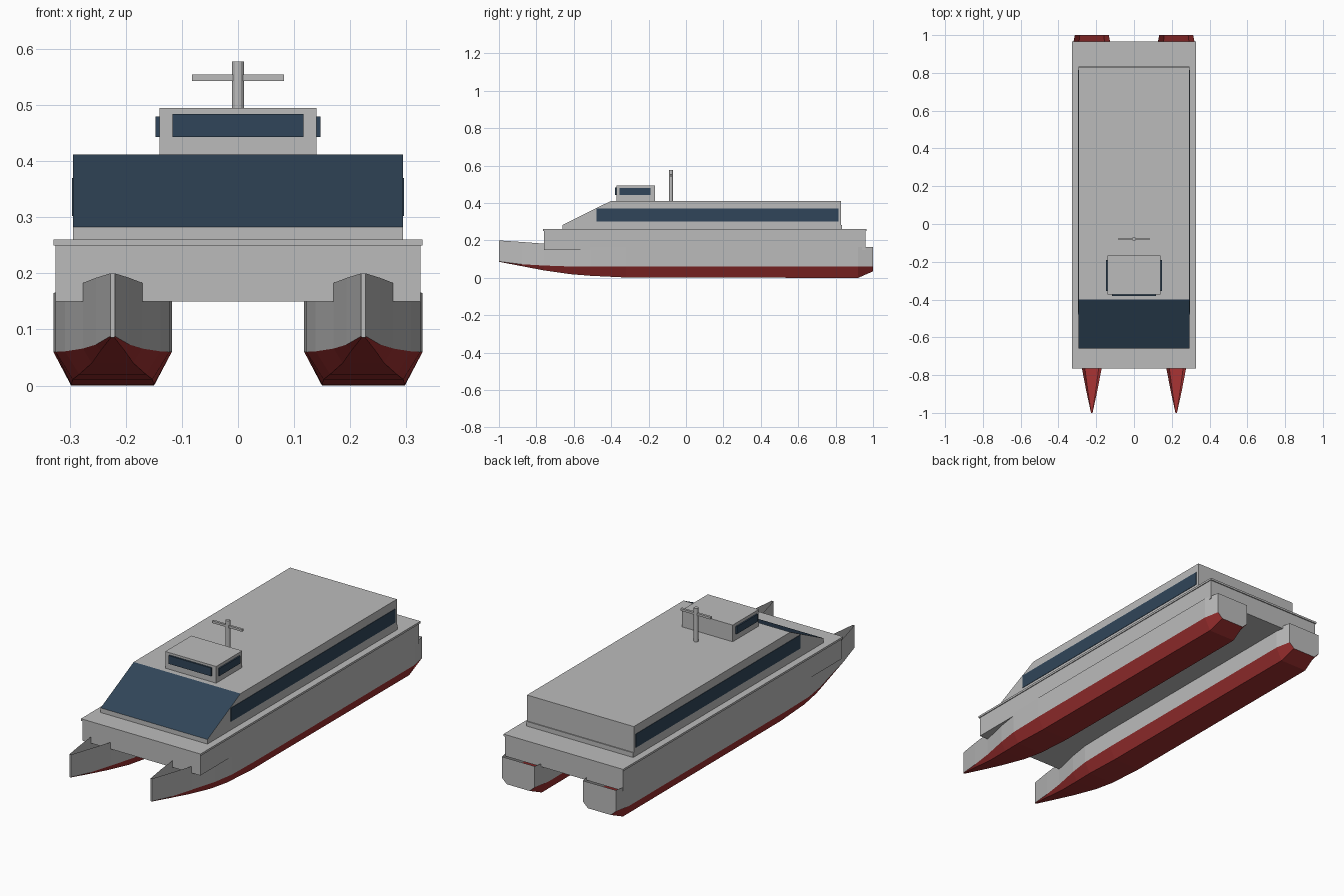
import bpy, bmesh
from mathutils import Matrix, Vector

default = bpy.data.objects.get("Cube")
if default:
    bpy.data.objects.remove(default, do_unlink=True)


def material(name, rgb):
    m = bpy.data.materials.new(name)
    m.use_nodes = True
    m.diffuse_color = (*rgb, 1)
    m.node_tree.nodes["Principled BSDF"].inputs["Base Color"].default_value = (*rgb, 1)
    return m


GREY = material("light_grey_paint", (0.5, 0.5, 0.5))
RED = material("red_antifouling", (0.35, 0.03, 0.03))
GLASS = material("dark_blue_glass", (0.03, 0.06, 0.1))


def finish(name, bm, *mats):
    mesh = bpy.data.meshes.new(name)
    bm.to_mesh(mesh)
    bm.free()
    for m in mats:
        mesh.materials.append(m)
    obj = bpy.data.objects.new(name, mesh)
    bpy.context.collection.objects.link(obj)
    return obj


def box(name, mat, x, y, z):
    """Box from its (min, max) ranges on each axis."""
    bm = bmesh.new()
    bmesh.ops.create_cube(bm, size=1)
    ranges = (x, y, z)
    bmesh.ops.scale(bm, verts=bm.verts, vec=[b - a for a, b in ranges])
    bmesh.ops.translate(bm, verts=bm.verts, vec=[(a + b) / 2 for a, b in ranges])
    return finish(name, bm, mat)


# Hull stations: y, half beam, chine z, keel z, sheer z
STATIONS = [
    (-1.0, 0.004, 0.088, 0.086, 0.2),
    (-0.88, 0.03, 0.073, 0.063, 0.192),
    (-0.76, 0.053, 0.066, 0.04, 0.183),
    (-0.62, 0.085, 0.061, 0.02, 0.173),
    (-0.51, 0.1015, 0.06, 0.011, 0.166),
    (-0.32, 0.1055, 0.06, 0.002, 0.165),
    (0.92, 0.1055, 0.06, 0.0, 0.165),
    (1.0, 0.09, 0.06, 0.035, 0.165),
]


def hull(name, cx):
    """Open-topped shell lofted through the stations, red below the chine."""
    bm = bmesh.new()
    rings = []
    for y, h, chine, keel, sheer in STATIONS:
        b = h * 0.7
        section = [(-h, sheer), (-h, chine), (-b, keel), (b, keel), (h, chine), (h, sheer)]
        rings.append([bm.verts.new((cx + x, y, z)) for x, z in section])
    for r, s in zip(rings, rings[1:]):
        for i in range(5):
            f = bm.faces.new((r[i], s[i], s[i + 1], r[i + 1]))
            f.material_index = 1 if 0 < i < 4 else 0
    bm.faces.new(rings[0])
    bm.faces.new(rings[-1][::-1])
    bmesh.ops.recalc_face_normals(bm, faces=bm.faces)
    # Keep the bottom pointing down
    bottom = min(bm.faces, key=lambda f: f.calc_center_median().z)
    if bottom.normal.z > 0:
        bmesh.ops.reverse_faces(bm, faces=bm.faces)
    return finish(name, bm, GREY, RED)


hull("left_hull", 0.2235)
hull("right_hull", -0.2235)

# Bridge deck joining the hulls
box("bridge_deck", GREY, (-0.325, 0.325), (-0.76, 0.96), (0.15, 0.25))
box("deck_rim", GREY, (-0.329, 0.329), (-0.765, 0.965), (0.25, 0.26))

# Passenger cabin with a raked windscreen
box("cabin_base", GREY, (-0.294, 0.294), (-0.66, 0.835), (0.26, 0.283))
bm = bmesh.new()
profile = [(-0.66, 0.283), (-0.4, 0.412), (0.83, 0.412), (0.83, 0.283)]
face = bm.faces.new([bm.verts.new((-0.294, y, z)) for y, z in profile])
side = bmesh.ops.extrude_face_region(bm, geom=[face])
moved = [v for v in side["geom"] if isinstance(v, bmesh.types.BMVert)]
bmesh.ops.translate(bm, verts=moved, vec=Vector((0.588, 0, 0)))
bmesh.ops.recalc_face_normals(bm, faces=bm.faces)
for f in bm.faces:
    f.material_index = 1 if f.normal.y < -0.3 else 0
finish("passenger_cabin", bm, GREY, GLASS)

# Wheelhouse and its front window
box("wheelhouse", GREY, (-0.14, 0.14), (-0.372, -0.167), (0.412, 0.495))
box("wheelhouse_front_window", GLASS, (-0.117, 0.117), (-0.38, -0.372), (0.443, 0.484))

# Side windows, one pair on each side
for label, s in (("left", 1), ("right", -1)):
    box(label + "_cabin_window", GLASS, sorted((s * 0.294, s * 0.296)),
        (-0.478, 0.815), (0.302, 0.37))
    box(label + "_wheelhouse_window", GLASS, sorted((s * 0.14, s * 0.147)),
        (-0.355, -0.19), (0.443, 0.48))

# Mast with crossbar
bm = bmesh.new()
bmesh.ops.create_cone(bm, cap_ends=True, segments=12, radius1=0.011, radius2=0.011,
                      depth=0.166, matrix=Matrix.Translation((0, -0.08, 0.495)))
finish("mast", bm, GREY)
box("mast_crossbar", GREY, (-0.082, 0.082), (-0.086, -0.074), (0.543, 0.554))
